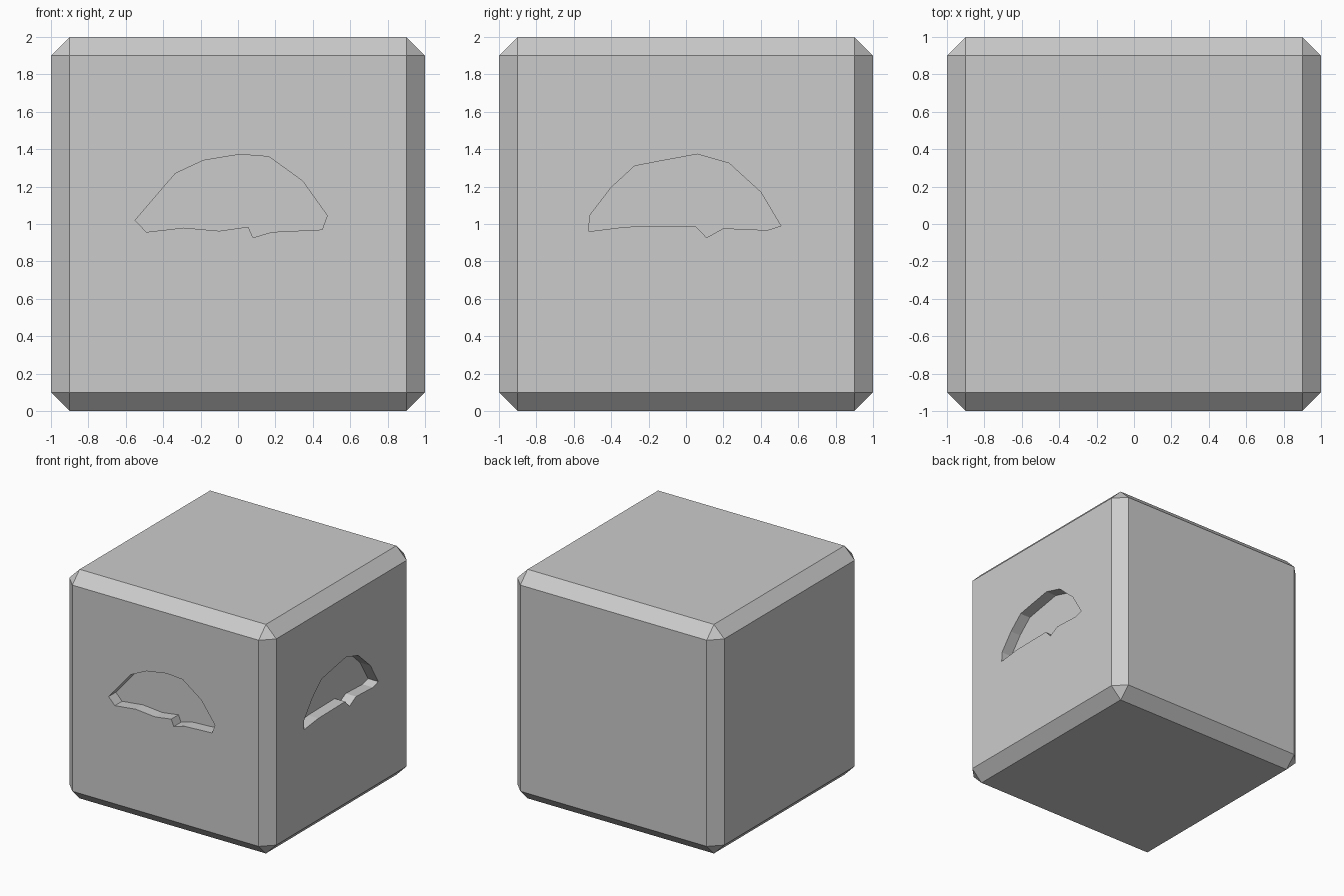
import bpy, bmesh
from mathutils import Vector

if "Cube" in bpy.data.objects:
    bpy.data.objects.remove(bpy.data.objects["Cube"])

DEPTH = 0.1  # depth of the carved recesses

# Outlines of the dome-shaped recesses: (horizontal, z)
front_outline = [(-0.55, 1.02), (-0.49, 0.957), (-0.29, 0.98), (-0.10, 0.963), (0.055, 0.985),
                 (0.08, 0.927), (0.18, 0.957), (0.45, 0.97), (0.477, 1.045), (0.345, 1.23),
                 (0.165, 1.36), (0.01, 1.372), (-0.185, 1.34), (-0.335, 1.27)]
right_outline = [(-0.52, 0.96), (-0.32, 0.985), (0.05, 0.99), (0.11, 0.927), (0.20, 0.977),
                 (0.435, 0.967), (0.507, 0.99), (0.40, 1.17), (0.23, 1.325), (0.06, 1.373),
                 (-0.12, 1.34), (-0.275, 1.31), (-0.40, 1.195), (-0.515, 1.045)]


def make_cutter(name, outline, place, inward):
    """Extrude an outline from just outside the face to the recess floor."""
    bm = bmesh.new()
    face = bm.faces.new([bm.verts.new(place(u, z)) for u, z in outline])
    out = bmesh.ops.extrude_face_region(bm, geom=[face])
    verts = [g for g in out["geom"] if isinstance(g, bmesh.types.BMVert)]
    bmesh.ops.translate(bm, verts=verts, vec=Vector(inward) * (DEPTH + 0.1))
    bmesh.ops.recalc_face_normals(bm, faces=bm.faces)
    mesh = bpy.data.meshes.new(name)
    bm.to_mesh(mesh)
    bm.free()
    ob = bpy.data.objects.new(name, mesh)
    bpy.context.collection.objects.link(ob)
    ob.hide_render = True
    return ob


# Chamfered block
bpy.ops.mesh.primitive_cube_add(size=2, location=(0, 0, 1))
block = bpy.context.object
block.name = "block"
bevel = block.modifiers.new("chamfer", "BEVEL")
bevel.width = 0.1
bevel.segments = 1

# Carved recesses on the front and right faces
cutters = [
    make_cutter("front_cutter", front_outline, lambda u, z: (u, -1.1, z), (0, 1, 0)),
    make_cutter("right_cutter", right_outline, lambda u, z: (1.1, u, z), (-1, 0, 0)),
]
for c in cutters:
    cut = block.modifiers.new(c.name, "BOOLEAN")
    cut.operation = "DIFFERENCE"
    cut.solver = "EXACT"
    cut.object = c

# Apply modifiers and drop the helpers
bpy.context.view_layer.objects.active = block
for name in [m.name for m in block.modifiers]:
    bpy.ops.object.modifier_apply(modifier=name)
for c in cutters:
    bpy.data.objects.remove(c)
